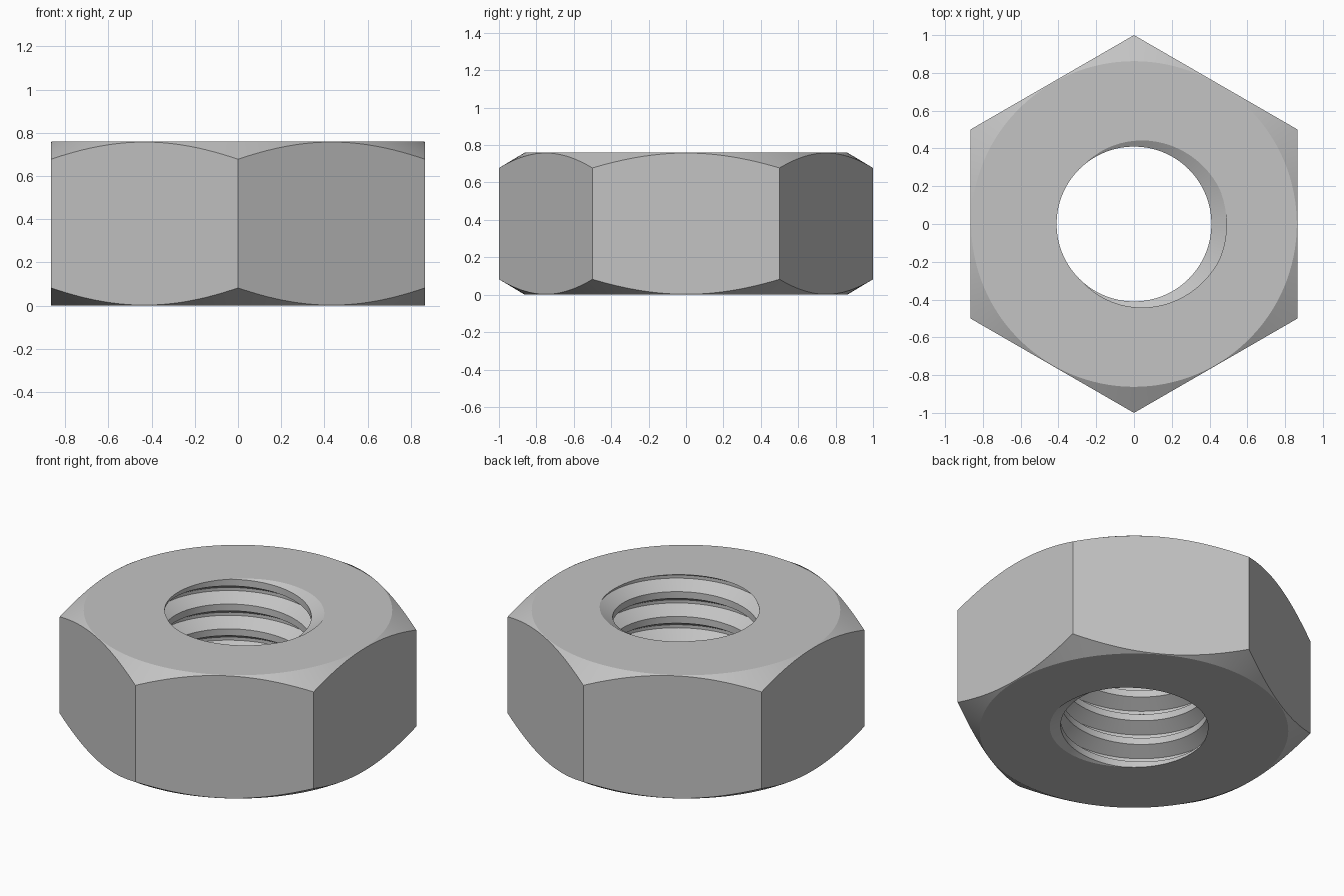
import bpy, bmesh
from math import sin, cos, pi, radians, sqrt

cube = bpy.data.objects.get("Cube")
if cube:
    bpy.data.objects.remove(cube, do_unlink=True)

HEIGHT = 0.76
MINOR, MAJOR, PITCH = 0.41, 0.49, 0.153

steel = bpy.data.materials.new("plain_steel")
steel.use_nodes = True
colour = (0.55, 0.55, 0.55, 1)
steel.diffuse_color = colour
steel.node_tree.nodes["Principled BSDF"].inputs["Base Color"].default_value = colour


def finish(bm, name):
    """Turn a bmesh into a linked object with consistent outward normals."""
    bmesh.ops.recalc_face_normals(bm, faces=bm.faces)
    mesh = bpy.data.meshes.new(name)
    bm.to_mesh(mesh)
    bm.free()
    mesh.materials.append(steel)
    obj = bpy.data.objects.new(name, mesh)
    bpy.context.collection.objects.link(obj)
    return obj


def lathe(profile, sides, name, turn=0.0):
    """Closed solid of revolution from (radius, z) points, capped at both ends."""
    bm = bmesh.new()
    rings = [[bm.verts.new((r * cos(turn + 2 * pi * i / sides),
                            r * sin(turn + 2 * pi * i / sides), z))
              for i in range(sides)] for r, z in profile]
    for low, high in zip(rings, rings[1:]):
        for i in range(sides):
            n = (i + 1) % sides
            bm.faces.new((low[i], low[n], high[n], high[i]))
    bm.faces.new(rings[0])
    bm.faces.new(rings[-1])
    return finish(bm, name)


def thread_tap(turns, sides, name):
    """Right-handed threaded rod, with a root of the groove at +x on the top face."""
    bm = bmesh.new()
    flank = (MAJOR - MINOR) / sqrt(3)
    root = PITCH / 8
    profile = [(MAJOR, -root / 2), (MAJOR, root / 2),
               (MINOR, root / 2 + flank), (MINOR, PITCH - root / 2 - flank)]
    base = HEIGHT - (turns - 2) * PITCH
    cols = []
    for i in range(sides):
        a = 2 * pi * i / sides
        cols.append([bm.verts.new((r * cos(a), r * sin(a),
                                   base + z + PITCH * (t + i / sides)))
                     for t in range(turns) for r, z in profile])
    # One extra turn on the first column closes the helix onto itself
    for t in (turns,):
        cols[0] += [bm.verts.new((r, 0, base + z + PITCH * t)) for r, z in profile]
    cols.append(cols[0][4:])
    last = 4 * turns - 1
    for a, b in zip(cols, cols[1:]):
        for j in range(last):
            bm.faces.new((a[j], b[j], b[j + 1], a[j + 1]))
    # Fans close both open ends beyond the nut
    rims = [e for e in bm.edges if e.is_boundary]
    middle = base + PITCH * turns / 2
    for end in (False, True):
        edges = [e for e in rims if (e.verts[0].co.z > middle) == end]
        hub = bm.verts.new((0, 0, base + PITCH * turns + 0.1 if end else base - 0.1))
        for e in edges:
            bm.faces.new((e.verts[0], e.verts[1], hub))
    return finish(bm, name)


def carve(target, tool, operation):
    mod = target.modifiers.new(operation.lower(), 'BOOLEAN')
    mod.operation = operation
    mod.solver = 'EXACT'
    mod.object = tool
    bpy.ops.object.select_all(action='DESELECT')
    bpy.context.view_layer.objects.active = target
    target.select_set(True)
    bpy.ops.object.modifier_apply(modifier=mod.name)
    bpy.data.objects.remove(tool, do_unlink=True)


# Hexagonal body with corners at front and back
nut = lathe([(1, 0), (1, HEIGHT)], 6, "hex_nut", turn=pi / 2)

# Conical chamfers round off the corners at both ends
chamfer = lathe([(0.828, -0.02), (0.862, 0), (1.1, 0.142),
                 (1.1, HEIGHT - 0.142), (0.862, HEIGHT), (0.828, HEIGHT + 0.02)],
                144, "chamfer_cutter", turn=0.01)
chamfer.hide_render = True
carve(nut, chamfer, 'INTERSECT')

# Threaded bore
tap = thread_tap(9, 72, "thread_cutter")
tap.hide_render = True
carve(nut, tap, 'DIFFERENCE')

bpy.ops.object.shade_smooth_by_angle(angle=radians(25))
